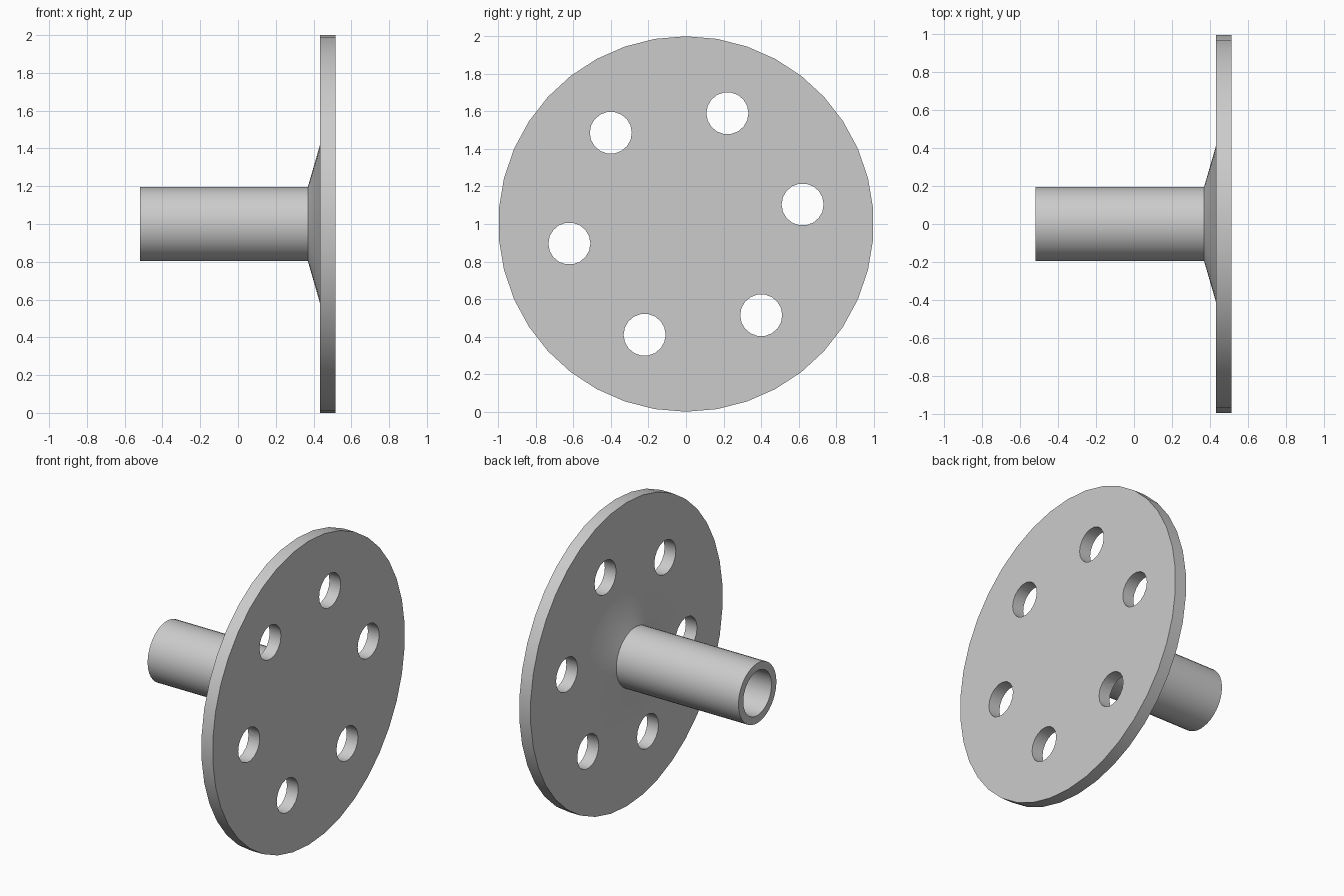
import bpy, bmesh, math
from mathutils import Matrix

if "Cube" in bpy.data.objects:
    bpy.data.objects.remove(bpy.data.objects["Cube"], do_unlink=True)

SIDES = 38
CENTRE_Z = 1.0

metal = bpy.data.materials.new("plain grey metal")
metal.use_nodes = True
GREY = (0.6, 0.6, 0.6, 1)
metal.diffuse_color = GREY
metal.node_tree.nodes["Principled BSDF"].inputs["Base Color"].default_value = GREY


def lathe(name, profile, sides):
    """Revolve (x, radius) points about the X axis; end points lie on the axis."""
    bm = bmesh.new()
    rings = []
    for x, r in profile:
        if r == 0:
            rings.append([bm.verts.new((x, 0, 0))] * sides)
        else:
            turns = [math.tau * i / sides for i in range(sides)]
            rings.append([bm.verts.new((x, r * math.sin(a), r * math.cos(a))) for a in turns])
    for a, b in zip(rings, rings[1:]):
        for i in range(sides):
            j = (i + 1) % sides
            bm.faces.new(dict.fromkeys((a[i], a[j], b[j], b[i])))
    bmesh.ops.recalc_face_normals(bm, faces=bm.faces)
    # Merge the flat end fans into single faces
    bmesh.ops.dissolve_limit(bm, angle_limit=0.001, verts=bm.verts, edges=bm.edges)
    mesh = bpy.data.meshes.new(name)
    bm.to_mesh(mesh)
    bm.free()
    obj = bpy.data.objects.new(name, mesh)
    obj.location.z = CENTRE_Z
    bpy.context.collection.objects.link(obj)
    mesh.materials.append(metal)
    return obj


# Flange disc, conical collar and hollow tube as one turned part
hub = lathe("flanged_hub", [
    (0.515, 0), (0.515, 1), (0.433, 1),      # disc
    (0.433, 0.415), (0.37, 0.197),           # collar
    (-0.52, 0.197), (-0.52, 0.147),          # tube wall
    (0.433, 0.147), (0.433, 0),              # bore
], SIDES)

# Ring of six bolt holes
bm = bmesh.new()
for k in range(6):
    a = math.radians(9.5 + 60 * k)
    place = Matrix.Translation((0.47, 0.63 * math.cos(a), 0.63 * math.sin(a)))
    bmesh.ops.create_cone(bm, cap_ends=True, segments=18, radius1=0.112, radius2=0.112,
                          depth=0.3, matrix=place @ Matrix.Rotation(math.pi / 2, 4, "Y"))
cut_mesh = bpy.data.meshes.new("bolt_hole_cutter")
bm.to_mesh(cut_mesh)
bm.free()
cut_mesh.materials.append(metal)
cutter = bpy.data.objects.new("bolt_hole_cutter", cut_mesh)
cutter.location.z = CENTRE_Z
bpy.context.collection.objects.link(cutter)

holes = hub.modifiers.new("bolt holes", "BOOLEAN")
holes.operation = "DIFFERENCE"
holes.solver = "EXACT"
holes.object = cutter

# Apply the cut, drop the cutter and smooth the round surfaces
bpy.ops.object.select_all(action="DESELECT")
hub.select_set(True)
bpy.context.view_layer.objects.active = hub
bpy.ops.object.modifier_apply(modifier=holes.name)
bpy.data.objects.remove(cutter, do_unlink=True)
bpy.ops.object.shade_smooth_by_angle(angle=math.radians(30))
